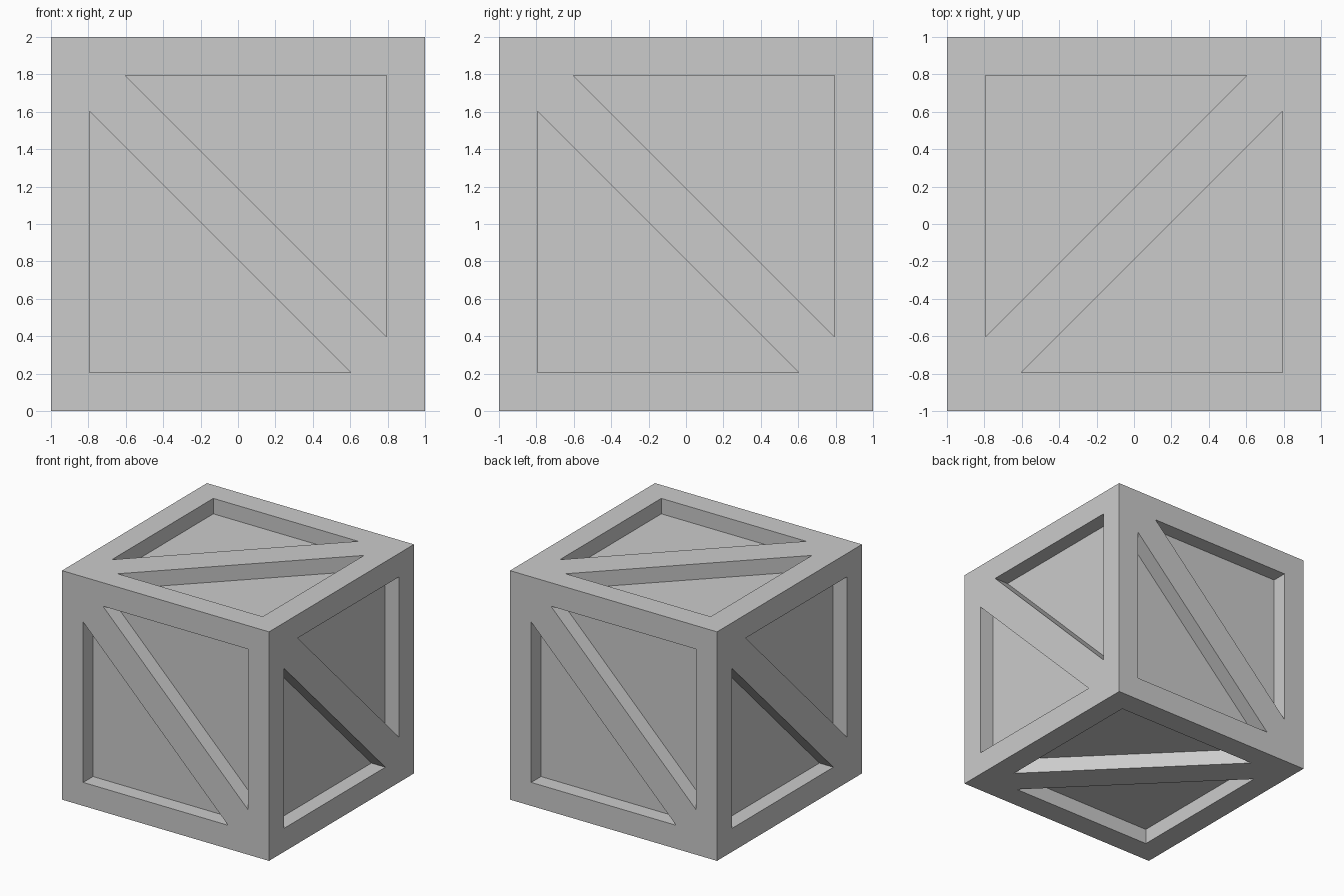
import bpy, bmesh
from mathutils import Vector

if "Cube" in bpy.data.objects:
    bpy.data.objects.remove(bpy.data.objects["Cube"])

H = 1.0        # half size of the crate
I = 0.795      # half size of the framed opening
S = 0.19       # offset of the diagonal brace edges
D = 0.135      # depth of the recessed panels

bm = bmesh.new()


def crate_side(u, v):
    """One side: frame, brace from upper left to lower right, two sunk panels."""
    u, v = Vector(u), Vector(v)
    n = u.cross(v)

    def poly(*pts):
        bm.faces.new([bm.verts.new(u * p[0] + v * p[1] + n * (p[2] if len(p) > 2 else H))
                      for p in pts])

    tl, tr, br, bl = (-H, H), (H, H), (H, -H), (-H, -H)
    # triangular openings, counter-clockwise
    a = [(S - I, I), (I, S - I), (I, I)]
    b = [(-I, I - S), (-I, -I), (I - S, -I)]
    # frame boards
    poly(tl, a[0], a[2], tr)
    poly(tr, a[2], a[1], br)
    poly(br, b[2], b[1], bl)
    poly(bl, b[1], b[0], tl)
    # diagonal brace
    poly(tl, b[0], b[2], br, a[1], a[0])
    # recess walls and panels
    for tri in (a, b):
        low = [(x, y, H - D) for x, y in tri]
        poly(*low)
        for k in range(3):
            m = (k + 1) % 3
            poly(tri[k], tri[m], low[m], low[k])


# four walls, each turned a quarter about z
for x, y in ((1, 0), (0, 1), (-1, 0), (0, -1)):
    crate_side((x, y, 0), (0, 0, 1))
crate_side((0, 1, 0), (-1, 0, 0))   # top
crate_side((0, 1, 0), (1, 0, 0))    # bottom

bmesh.ops.remove_doubles(bm, verts=bm.verts, dist=1e-4)
bmesh.ops.recalc_face_normals(bm, faces=bm.faces)
bmesh.ops.translate(bm, verts=bm.verts, vec=(0, 0, H))

mesh = bpy.data.meshes.new("crate")
bm.to_mesh(mesh)
bm.free()
bpy.context.collection.objects.link(bpy.data.objects.new("crate", mesh))
